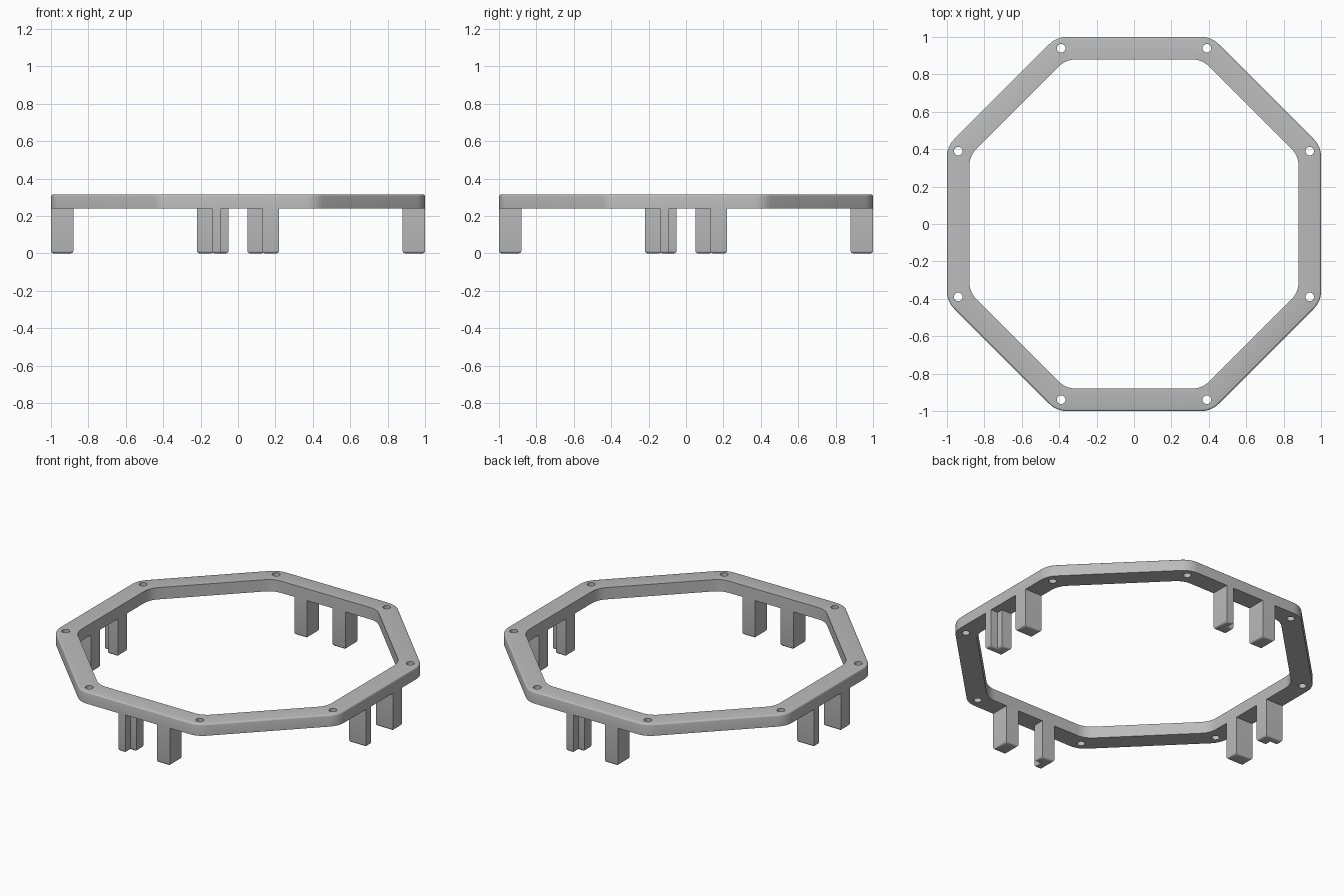
import bpy, bmesh, math
from mathutils import Matrix, Vector

if "Cube" in bpy.data.objects:
    bpy.data.objects.remove(bpy.data.objects["Cube"])

RING_Z, TOP_Z = 0.24, 0.315
OUTER, INNER = 1.0, 0.88        # distance from centre to the flats
CORNER_R = 0.13

grey = bpy.data.materials.new("plain grey")
grey.diffuse_color = (0.5, 0.5, 0.5, 1)
grey.use_nodes = True
grey.node_tree.nodes["Principled BSDF"].inputs["Base Color"].default_value = grey.diffuse_color


def finish(bm, name):
    bmesh.ops.recalc_face_normals(bm, faces=bm.faces)
    mesh = bpy.data.meshes.new(name)
    bm.to_mesh(mesh)
    bm.free()
    mesh.materials.append(grey)
    ob = bpy.data.objects.new(name, mesh)
    bpy.context.collection.objects.link(ob)
    return ob


def activate(ob):
    bpy.ops.object.select_all(action='DESELECT')
    ob.select_set(True)
    bpy.context.view_layer.objects.active = ob


def octagon(apothem, steps=8):
    """Octagon outline with rounded corners."""
    pts = []
    centre_dist = (apothem - CORNER_R) / math.cos(math.pi / 8)
    for k in range(8):
        mid = math.pi / 8 + k * math.pi / 4
        c = centre_dist * Vector((math.cos(mid), math.sin(mid)))
        for s in range(steps + 1):
            a = mid + (s / steps - 0.5) * math.pi / 4
            pts.append(c + CORNER_R * Vector((math.cos(a), math.sin(a))))
    return pts


# Octagonal ring
bm = bmesh.new()
loops = [[bm.verts.new((p.x, p.y, z)) for p in octagon(r)]
         for r, z in ((OUTER, RING_Z), (OUTER, TOP_Z), (INNER, TOP_Z), (INNER, RING_Z))]
n = len(loops[0])
for i in range(4):
    a, b = loops[i], loops[(i + 1) % 4]
    for j in range(n):
        k = (j + 1) % n
        bm.faces.new((a[j], a[k], b[k], b[j]))
rim = set(loops[1])
bmesh.ops.bevel(bm, geom=[e for e in bm.edges if set(e.verts) <= rim],
                offset=0.01, segments=3, profile=0.5, affect='EDGES')
ring = finish(bm, "octagon_ring")

# Screw holes near the eight corners
bm = bmesh.new()
for k in range(8):
    a = math.pi / 8 + k * math.pi / 4
    pos = Matrix.Translation((1.017 * math.cos(a), 1.017 * math.sin(a), 0.28))
    bmesh.ops.create_cone(bm, cap_ends=True, segments=24, radius1=0.023,
                          radius2=0.023, depth=0.3, matrix=pos)
cutter = finish(bm, "hole_cutter")
cutter.hide_render = True
mod = ring.modifiers.new("holes", 'BOOLEAN')
mod.operation, mod.object, mod.solver = 'DIFFERENCE', cutter, 'EXACT'
activate(ring)
bpy.ops.object.modifier_apply(modifier=mod.name)
bpy.data.objects.remove(cutter)
activate(ring)
bpy.ops.object.shade_smooth_by_angle(angle=math.radians(35))


def leg(name, profile, turn):
    """Upright leg from a plan profile, with rounded foot edges."""
    bm = bmesh.new()
    face = bm.faces.new([bm.verts.new((x, y, 0)) for x, y in profile])
    up = bmesh.ops.extrude_face_region(bm, geom=[face])["geom"]
    for v in up:
        if isinstance(v, bmesh.types.BMVert):
            v.co.z = RING_Z
    if not face.is_valid:
        bm.faces.new([v for v in bm.verts if v.co.z == 0])
    foot = [e for e in bm.edges if all(v.co.z < 0.001 for v in e.verts)]
    bmesh.ops.bevel(bm, geom=foot, offset=0.014, segments=3, profile=0.5, affect='EDGES')
    bm.transform(Matrix.Rotation(turn, 4, 'Z'))
    ob = finish(bm, name)
    activate(ob)
    bpy.ops.object.shade_smooth_by_angle(angle=math.radians(35))


# One plain and one notched leg under each axis-aligned side
plain = [(0.13, -1), (0.22, -1), (0.22, -0.88), (0.13, -0.88)]
notched = [(-0.14, -1), (-0.09, -1), (-0.09, -0.95), (-0.05, -0.95),
           (-0.05, -0.88), (-0.14, -0.88)]
for i, side in enumerate(("front", "right", "back", "left")):
    leg(side + "_plain_leg", plain, i * math.pi / 2)
    leg(side + "_notched_leg", notched, i * math.pi / 2)
